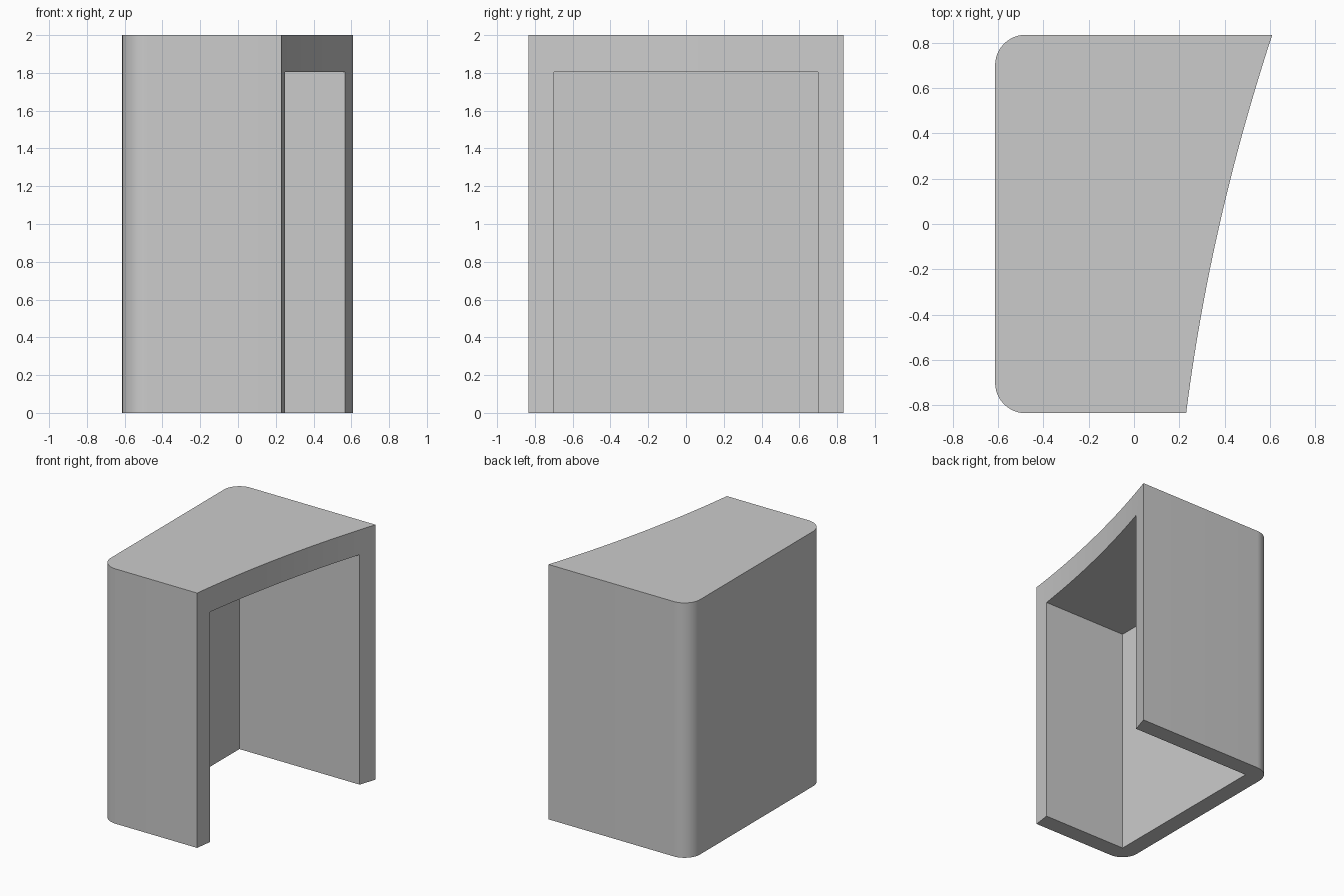
import bpy, bmesh
from math import cos, sin, pi, radians

# Remove the default cube
cube = bpy.data.objects.get("Cube")
if cube:
    bpy.data.objects.remove(cube, do_unlink=True)

HALF_Y, BACK_X, HEIGHT = 0.835, -0.613, 2.0
WALL, ROOF_Z, RADIUS = 0.135, 1.805, 0.135

# Material
grey = bpy.data.materials.new("plain_grey")
grey.use_nodes = True
colour = (0.6, 0.6, 0.6, 1)
grey.diffuse_color = colour
grey.node_tree.nodes["Principled BSDF"].inputs["Base Color"].default_value = colour


def extrude_profile(name, points, z0, z1):
    """Make a closed prism from a flat outline."""
    bm = bmesh.new()
    face = bm.faces.new([bm.verts.new((x, y, z0)) for x, y in points])
    top = bmesh.ops.extrude_face_region(bm, geom=[face])["geom"]
    verts = [v for v in top if isinstance(v, bmesh.types.BMVert)]
    bmesh.ops.translate(bm, verts=verts, vec=(0, 0, z1 - z0))
    bmesh.ops.recalc_face_normals(bm, faces=bm.faces)
    mesh = bpy.data.meshes.new(name)
    bm.to_mesh(mesh)
    bm.free()
    mesh.materials.append(grey)
    obj = bpy.data.objects.new(name, mesh)
    bpy.context.collection.objects.link(obj)
    return obj


def corner(cx, cy, start, steps=12):
    """Quarter circle, running counter-clockwise."""
    angles = [start + pi / 2 * i / steps for i in range(steps + 1)]
    return [(cx + RADIUS * cos(a), cy + RADIUS * sin(a)) for a in angles]


# Outline: gently hollow open side, then two rounded back corners
STEPS = 24
outline = []
for i in range(STEPS + 1):
    t = 2 * i / STEPS - 1
    outline.append((0.42 + 0.19 * t - 0.042 * (1 - t * t), HALF_Y * t))
outline += corner(BACK_X + RADIUS, HALF_Y - RADIUS, pi / 2)
outline += corner(BACK_X + RADIUS, RADIUS - HALF_Y, pi)
shell = extrude_profile("shell", outline, 0, HEIGHT)

# Square cavity, open below and on the hollow side
x0, y0 = BACK_X + WALL, HALF_Y - WALL
cutter = extrude_profile("cavity_cutter", [(x0, -y0), (1, -y0), (1, y0), (x0, y0)], -0.5, ROOF_Z)
cutter.hide_render = True

cut = shell.modifiers.new("cavity", "BOOLEAN")
cut.operation = "DIFFERENCE"
cut.solver = "EXACT"
cut.object = cutter
bpy.ops.object.select_all(action="DESELECT")
bpy.context.view_layer.objects.active = shell
shell.select_set(True)
bpy.ops.object.modifier_apply(modifier=cut.name)
bpy.data.objects.remove(cutter, do_unlink=True)

# Smooth the rounded corners, keep the edges crisp
bpy.ops.object.shade_smooth_by_angle(angle=radians(30))
